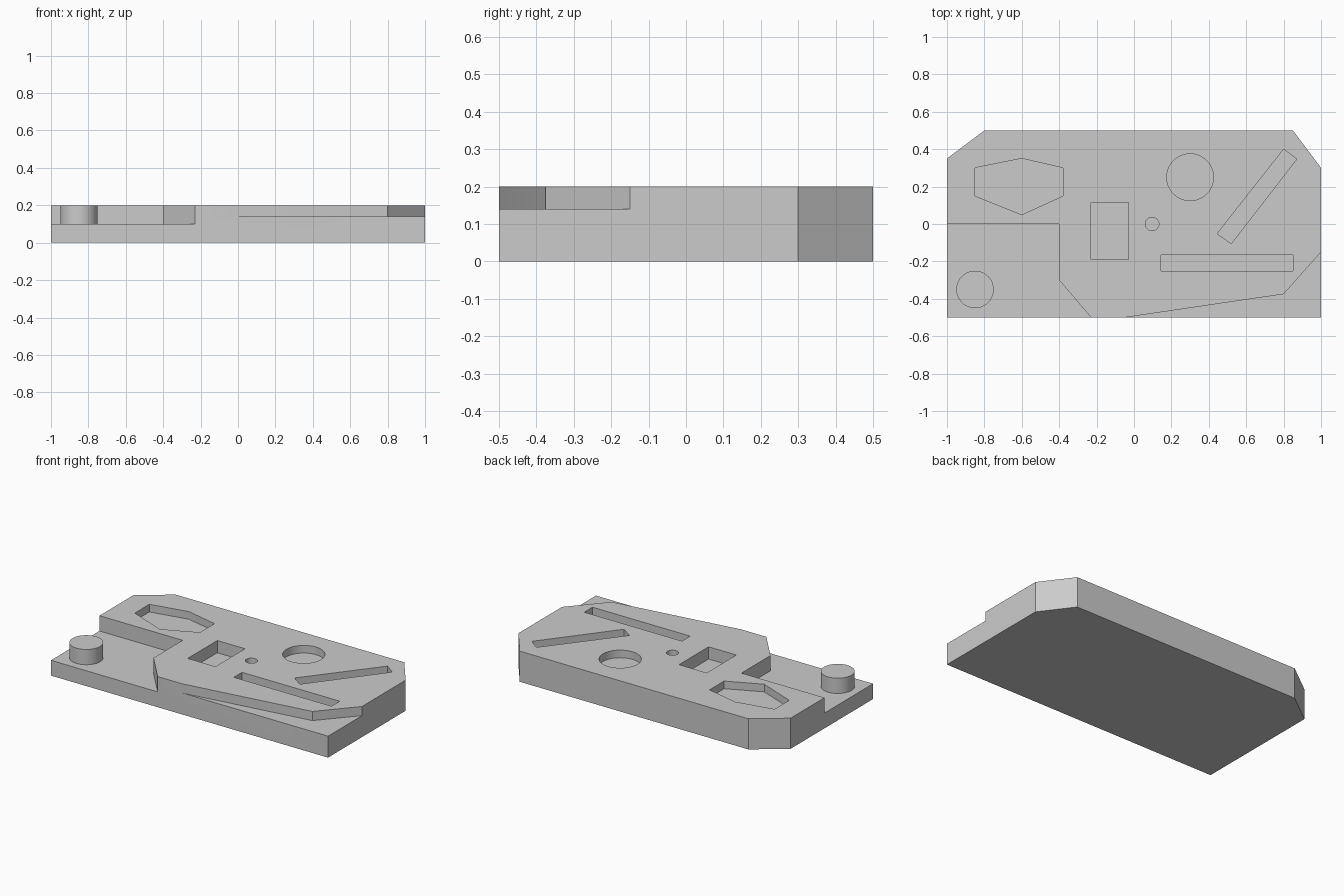
import bpy
import bmesh
from math import cos, sin, pi, radians

cube = bpy.data.objects.get("Cube")
if cube:
    bpy.data.objects.remove(cube, do_unlink=True)

TOP = 0.2

grey = bpy.data.materials.new("plain grey")
grey.use_nodes = True
colour = (0.6, 0.6, 0.6, 1)
grey.diffuse_color = colour
grey.node_tree.nodes["Principled BSDF"].inputs["Base Color"].default_value = colour


def prism(name, outline, z0, z1):
    """Extrude a flat outline from z0 up to z1."""
    bm = bmesh.new()
    base = bm.faces.new([bm.verts.new((x, y, z0)) for x, y in outline])
    up = bmesh.ops.extrude_face_region(bm, geom=[base])["geom"]
    verts = [v for v in up if isinstance(v, bmesh.types.BMVert)]
    bmesh.ops.translate(bm, verts=verts, vec=(0, 0, z1 - z0))
    bmesh.ops.recalc_face_normals(bm, faces=bm.faces)
    mesh = bpy.data.meshes.new(name)
    bm.to_mesh(mesh)
    bm.free()
    mesh.materials.append(grey)
    obj = bpy.data.objects.new(name, mesh)
    bpy.context.collection.objects.link(obj)
    return obj


def circle(cx, cy, r, n=64):
    return [(cx + r * cos(2 * pi * i / n), cy + r * sin(2 * pi * i / n)) for i in range(n)]


def rect(x0, x1, y0, y1):
    return [(x0, y0), (x1, y0), (x1, y1), (x0, y1)]


# Plate with two clipped back corners
plate = prism("base_plate", [(-1, -.5), (1, -.5), (1, .3), (.85, .5), (-.8, .5), (-1, .35)], 0, TOP)

# Steps and pockets: name, outline, floor height
cuts = [
    ("corner_step", [(-1.1, 0), (-1.1, -.6), (-.145, -.6), (-.4, -.3), (-.4, 0)], 0.10),
    ("front_ledge", [(-.73, -.6), (1.1, -.6), (1.1, -.0375), (.8, -.375)], 0.14),
    ("six_sided_pocket", [(-.6, .35), (-.85, .3), (-.85, .15), (-.6, .05), (-.38, .15), (-.38, .3)], 0.15),
    ("square_pocket", rect(-.23, -.03, -.19, .115), 0.12),
    ("round_pocket", circle(.3, .25, .125), 0.15),
    ("small_hole", circle(.097, 0, .036), 0.15),
    ("straight_slot", rect(.145, .85, -.25, -.165), 0.15),
    ("slanted_slot", [(.445, -.052), (.52, -.105), (.87, .347), (.8, .4)], 0.15),
]
# Keep the ledge clear of the flat front edge
cuts[1][1][0] = (-.05 - .1 * .85 / .125, -.6)

cutters = []
for name, outline, floor in cuts:
    cutter = prism(name + "_cutter", outline, floor, TOP + 0.1)
    cutter.hide_render = True
    mod = plate.modifiers.new(name, 'BOOLEAN')
    mod.object = cutter
    mod.operation = 'DIFFERENCE'
    mod.solver = 'EXACT'
    cutters.append(cutter)

# Bake the cuts, then discard the cutters
bpy.ops.object.select_all(action='DESELECT')
plate.select_set(True)
bpy.context.view_layer.objects.active = plate
for mod in list(plate.modifiers):
    bpy.ops.object.modifier_apply(modifier=mod.name)
for cutter in cutters:
    bpy.data.objects.remove(cutter, do_unlink=True)

# Round peg on the corner step
peg = prism("corner_peg", circle(-.85, -.35, .1), 0.10, TOP)
peg.select_set(True)
bpy.ops.object.shade_smooth_by_angle(angle=radians(30))
